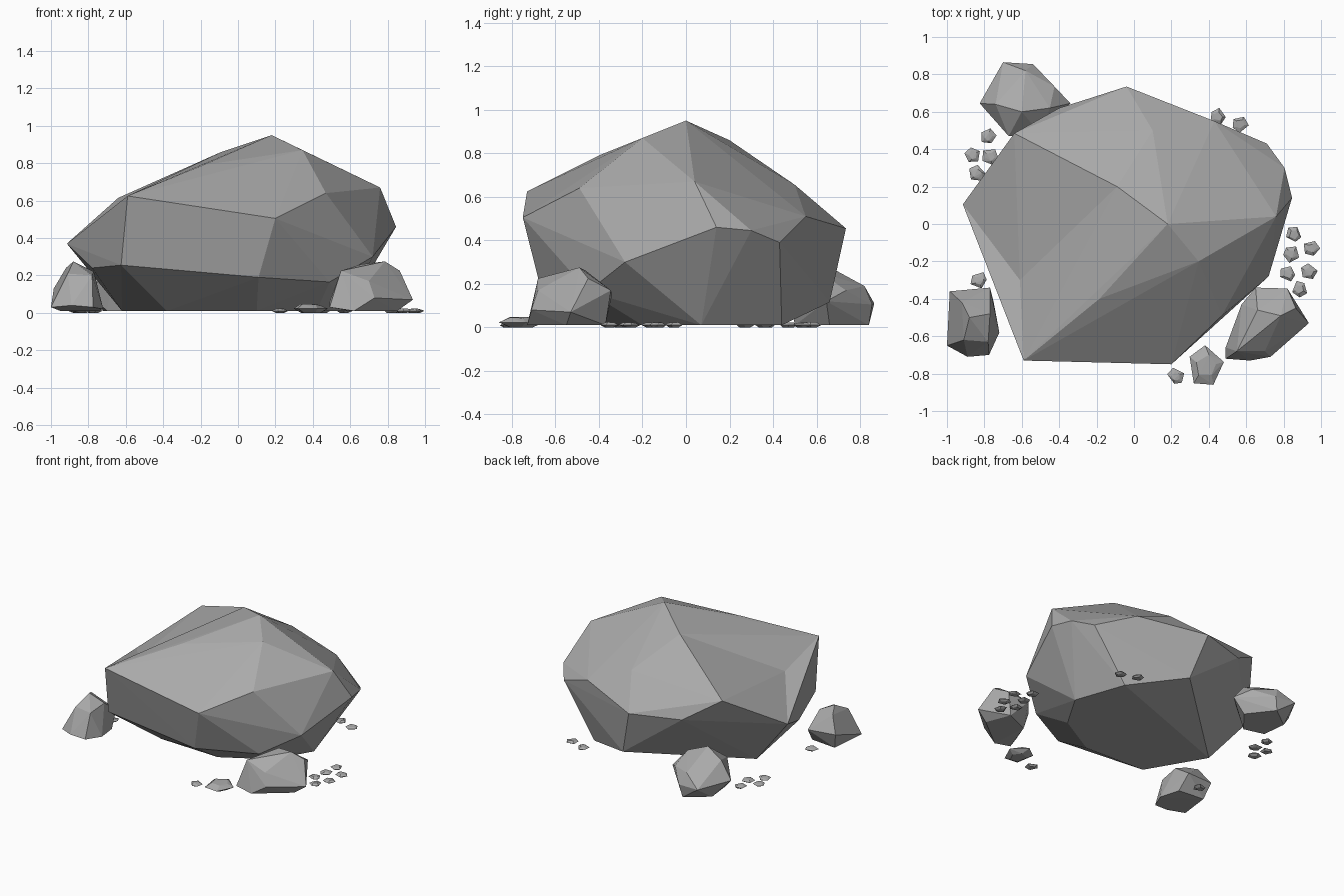
import bpy, bmesh, math, random
from mathutils import Vector

if "Cube" in bpy.data.objects:
    bpy.data.objects.remove(bpy.data.objects["Cube"])

random.seed(4)

stone = bpy.data.materials.new("stone_grey")
stone.diffuse_color = (0.4, 0.4, 0.4, 1)
stone.use_nodes = True
stone.node_tree.nodes["Principled BSDF"].inputs["Base Color"].default_value = stone.diffuse_color


def sink_edge(bm, start, end, target):
    """Split the edge between two corners and pull its middle to target."""
    for edge in bm.edges[:]:
        ends = [v.co for v in edge.verts]
        if all(min((p - Vector(c)).length for p in ends) < 1e-4 for c in (start, end)):
            mid = bmesh.utils.edge_split(edge, edge.verts[0], 0.5)[1]
            near = [e.other_vert(mid) for e in mid.link_edges]
            for face in list(mid.link_faces):
                far = [v for v in face.verts if v != mid and v not in near][0]
                bmesh.utils.face_split(face, mid, far)
            mid.co = target
            return


def hull(name, points, dents=()):
    """Faceted stone from corner points; each dent (i, j, point) sinks edge i-j."""
    bm = bmesh.new()
    bmesh.ops.convex_hull(bm, input=[bm.verts.new(p) for p in points])
    for i, j, target in dents:
        sink_edge(bm, points[i], points[j], target)
    loose = [v for v in bm.verts if not v.link_faces]
    bmesh.ops.delete(bm, geom=loose, context="VERTS")
    bmesh.ops.recalc_face_normals(bm, faces=bm.faces[:])
    mesh = bpy.data.meshes.new(name)
    bm.to_mesh(mesh)
    bm.free()
    mesh.materials.append(stone)
    obj = bpy.data.objects.new(name, mesh)
    bpy.context.collection.objects.link(obj)
    return obj


def pebble(name, x, y, r, h):
    """Small lens-shaped chip: wide irregular waist, smaller top and bottom."""
    turn = random.uniform(0, math.tau)
    pts = []
    for z, k in ((0, 0.55), (h * 0.5, 1.0), (h, 0.55)):
        for i in range(5):
            a = turn + math.tau * i / 5 + random.uniform(-0.2, 0.2)
            q = r * k * random.uniform(0.9, 1.1)
            pts.append((x + q * math.cos(a), y + q * math.sin(a),
                        max(0, z * random.uniform(0.85, 1.1))))
    hull(name, pts)


# Main boulder: upper corners, then waist, then underside
upper = [(-.59, -.73, .625), (-.64, .485, .615), (-.75, -.25, .46), (-.78, -.22, .24),
         (.18, 0, .95), (.345, -.2, .87), (-.09, .2, .86), (-.185, -.4, .79),
         (.1, .5, .655), (.76, .04, .67), (.47, -.49, .64), (.2, -.75, .505),
         (.43, .55, .51)]
waist = [(.845, .14, .46), (.805, .3, .445), (.71, .43, .39), (-.04, .735, .455),
         (-.4, .62, .46), (-.915, .105, .37), (.72, -.28, .3)]
under = [(-.625, -.64, .255), (.11, -.67, .19), (.49, -.45, .165), (.06, .66, .115),
         (-.62, .05, .01), (-.38, -.36, .01), (.1, -.38, .01), (.42, -.2, .01),
         (.58, .07, .01), (.45, .44, .01)]
# Hollow in the left flank behind the front corner
hollow = [(0, 1, (-.61, -.3, .53)), (0, 2, (-.62, -.5, .5)), (0, 3, (-.65, -.46, .36))]
hull("boulder", upper + waist + under, hollow)

# Three companion rocks around the boulder
hull("rock_right", [
    (.65, -.34, .15), (.82, -.345, .17), (.935, -.53, .07), (.73, -.71, .08),
    (.49, -.72, .03), (.49, -.66, .06), (.575, -.43, .12), (.55, -.68, .225),
    (.785, -.49, .275), (.865, -.45, .225), (.66, -.46, .26), (.7, -.68, .17),
    (.62, -.73, .01), (.85, -.55, .01), (.6, -.45, .01), (.78, -.37, .01)])
hull("rock_left", [
    (-.985, -.36, .13), (-.77, -.34, .12), (-.91, -.62, .21), (-.88, -.5, .275),
    (-.77, -.48, .22), (-.78, -.63, .2), (-1, -.65, .03), (-.89, -.71, .04),
    (-.775, -.7, .03), (-.72, -.58, .02), (-.75, -.42, .01), (-.95, -.4, .01),
    (-.92, -.42, .24)])
hull("rock_back", [
    (-.825, .645, .13), (-.7, .865, .11), (-.54, .855, .105), (-.425, .735, .17),
    (-.34, .645, .12), (-.67, .47, .2), (-.5, .48, .18), (-.6, .6, .31),
    (-.74, .64, .26), (-.58, .82, .19), (-.45, .62, .25), (-.72, .72, .01),
    (-.56, .84, .01), (-.42, .66, .01), (-.55, .5, .01), (-.7, .54, .01)])

# Flat stone and scattered pebbles
pebble("flat_stone", .385, -.76, .105, .045)
spots = [(.45, .575), (.565, .535), (-.78, .47), (-.86, .37), (-.77, .36),
         (-.84, .27), (-.83, -.3), (.855, -.055), (.95, -.13), (.84, -.16),
         (.82, -.265), (.935, -.255), (.885, -.35), (.225, -.815)]
for n, (x, y) in enumerate(spots):
    pebble(f"pebble_{n + 1}", x, y, .045, .022)
